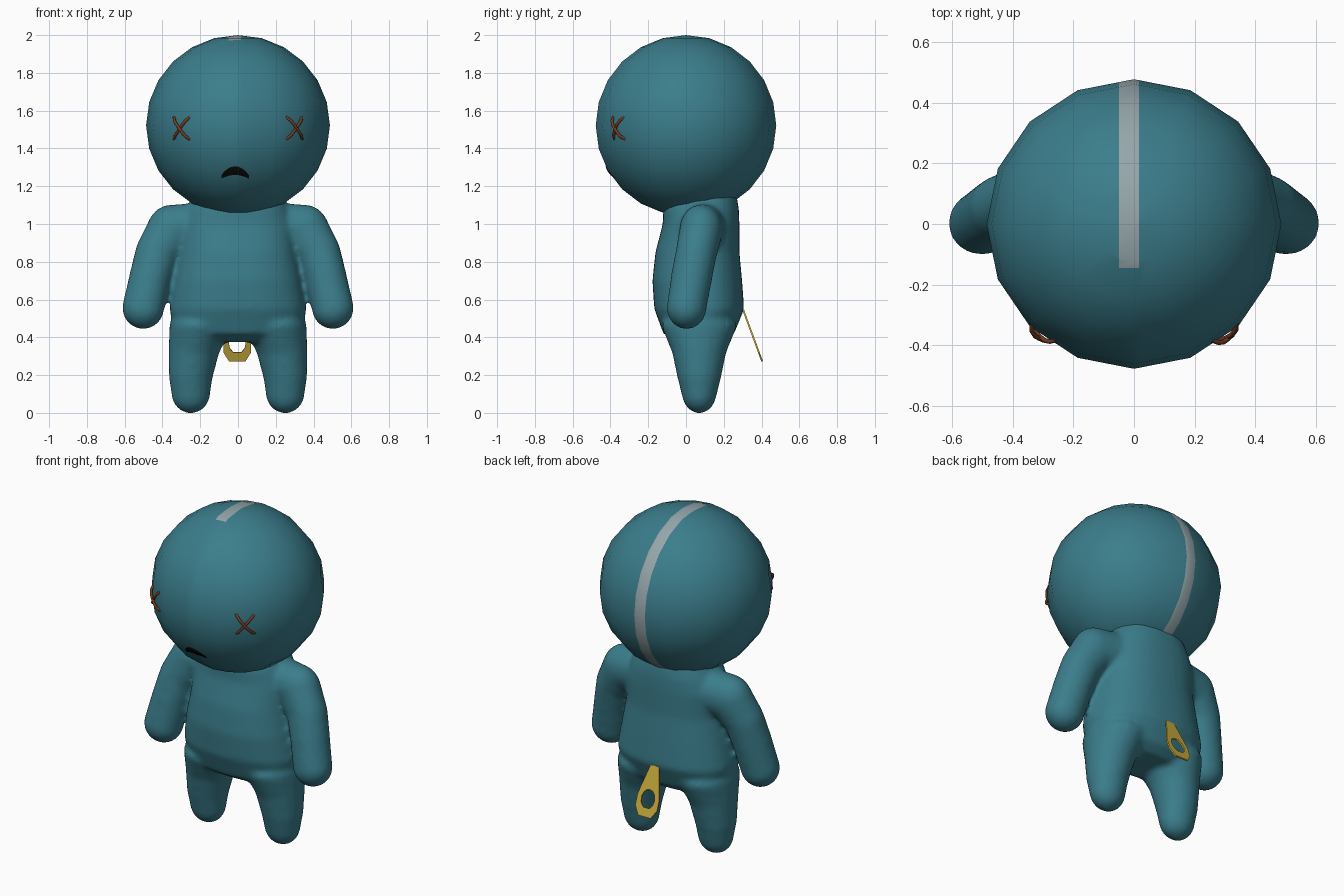
import bpy, bmesh, math
from mathutils import Vector, Matrix
from mathutils.bvhtree import BVHTree

if "Cube" in bpy.data.objects:
    bpy.data.objects.remove(bpy.data.objects["Cube"])


def material(name, color):
    m = bpy.data.materials.new(name)
    m.diffuse_color = (*color, 1)
    m.use_nodes = True
    m.node_tree.nodes["Principled BSDF"].inputs["Base Color"].default_value = m.diffuse_color
    return m


TEAL = material("teal fabric", (0.043, 0.205, 0.26))
GREY = material("grey zip tape", (0.30, 0.38, 0.40))
GOLD = material("gold metal", (0.57, 0.40, 0.045))
BROWN = material("brown thread", (0.17, 0.045, 0.018))
BLACK = material("black mouth", (0.003, 0.003, 0.003))
X0, X1 = -0.05, 0.017            # zip stripe edges
HEAD_C, HEAD_R = Vector((0, 0, 1.522)), 0.478


def make_object(name, bm, mats, smooth=True):
    bmesh.ops.recalc_face_normals(bm, faces=bm.faces)
    me = bpy.data.meshes.new(name)
    bm.to_mesh(me)
    bm.free()
    ob = bpy.data.objects.new(name, me)
    bpy.context.collection.objects.link(ob)
    for m in mats:
        me.materials.append(m)
    for p in me.polygons:
        p.use_smooth = smooth
    return ob


def cut(bm, co, no, faces=None):
    faces = list(bm.faces) if faces is None else faces
    edges = {e for f in faces for e in f.edges}
    verts = {v for f in faces for v in f.verts}
    bmesh.ops.bisect_plane(bm, geom=list(verts) + list(edges) + faces,
                           plane_co=co, plane_no=no, dist=1e-5)


def in_strip(f):
    return X0 < f.calc_center_median().x < X1


def ellipsoid_chain(bm, keys, steps=6):
    # swept limb: overlapping ellipsoids blended between keys (centre, radii)
    for a, b in zip(keys, keys[1:]):
        for i in range(steps + 1):
            t = i / steps
            x, y, z, rx, ry, rz = [p + (q - p) * t for p, q in zip(a, b)]
            for side in (-1, 1):
                bmesh.ops.create_uvsphere(
                    bm, u_segments=20, v_segments=12, radius=1,
                    matrix=Matrix.Translation((side * x, y, z)) @ Matrix.Diagonal((rx, ry, rz, 1)))


# body: lofted torso plus limbs, fused into one soft skin
bm = bmesh.new()
torso = [(0.375, 0.22, -0.05, 0.20), (0.42, 0.34, -0.12, 0.255), (0.55, 0.362, -0.168, 0.308),
         (0.70, 0.337, -0.178, 0.297), (0.85, 0.308, -0.162, 0.283), (1.0, 0.30, -0.123, 0.283),
         (1.08, 0.27, -0.12, 0.28), (1.15, 0.23, -0.10, 0.268), (1.22, 0.18, -0.05, 0.22)]
N = 40
rings = []
for z, rx, y0, y1 in torso:
    ring = []
    for i in range(N):
        c, s = math.cos(math.tau * i / N), math.sin(math.tau * i / N)
        e = 2 / 2.3
        ring.append(bm.verts.new((rx * math.copysign(abs(c) ** e, c),
                                  (y0 + y1) / 2 + (y1 - y0) / 2 * math.copysign(abs(s) ** e, s), z)))
    rings.append(ring)
for a, b in zip(rings, rings[1:]):
    for i in range(N):
        bm.faces.new((a[i], a[(i + 1) % N], b[(i + 1) % N], b[i]))
bm.faces.new(rings[0][::-1])
bm.faces.new(rings[-1])
ellipsoid_chain(bm, [(0.24, 0.09, 0.985, 0.12, 0.12, 0.125), (0.35, 0.08, 0.968, 0.133, 0.115, 0.135),
                     (0.428, 0.055, 0.85, 0.116, 0.11, 0.115), (0.464, 0.03, 0.72, 0.112, 0.11, 0.112),
                     (0.502, 0.003, 0.555, 0.112, 0.106, 0.112)])
ellipsoid_chain(bm, [(0.25, 0.07, 0.105, 0.104, 0.092, 0.108), (0.25, 0.07, 0.2, 0.118, 0.118, 0.1),
                     (0.232, 0.07, 0.34, 0.137, 0.148, 0.1), (0.20, 0.07, 0.46, 0.165, 0.2, 0.08)])
body = make_object("body", bm, [TEAL, GREY])
bpy.context.view_layer.objects.active = body
body.select_set(True)
rem = body.modifiers.new("fuse", 'REMESH')
rem.mode, rem.voxel_size = 'VOXEL', 0.015
sm = body.modifiers.new("soften", 'SMOOTH')
sm.factor, sm.iterations = 0.5, 8
for m in ("fuse", "soften"):
    bpy.ops.object.modifier_apply(modifier=m)

# zip stripe down the back of the body
bm = bmesh.new()
bm.from_mesh(body.data)
bmesh.ops.translate(bm, verts=bm.verts, vec=(0, 0, -min(v.co.z for v in bm.verts)))
cut(bm, (X0, 0, 0), (1, 0, 0))
cut(bm, (X1, 0, 0), (1, 0, 0))
cut(bm, (0, 0, 0.53), (0, 0, 1))
bm.normal_update()
for f in bm.faces:
    f.smooth = True
    c = f.calc_center_median()
    f.material_index = int(in_strip(f) and c.z > 0.53 and c.y > 0.1)
bm.to_mesh(body.data)
bm.free()
body.data.materials.clear()
body.data.materials.append(TEAL)
body.data.materials.append(GREY)

# head: round ball, zip stripe over crown and back
bm = bmesh.new()
bmesh.ops.create_uvsphere(bm, u_segments=16, v_segments=12, radius=HEAD_R,
                          matrix=Matrix.Translation(HEAD_C))
bmesh.ops.scale(bm, verts=bm.verts, vec=(1.018, 1, 1))
cut(bm, (X0, 0, 0), (1, 0, 0))
cut(bm, (X1, 0, 0), (1, 0, 0))
cut(bm, (0, -0.145, 0), (0, 1, 0), [f for f in bm.faces if in_strip(f) and f.calc_center_median().z > 1.6])
for f in bm.faces:
    c = f.calc_center_median()
    f.material_index = int(in_strip(f) and (c.y > 0 or (c.z > 1.7 and c.y > -0.145)))
tree = BVHTree.FromBMesh(bm)
make_object("head", bm, [TEAL, GREY])


def on_face(x, z, lift):
    # point on the front of the head, lifted along its outward direction
    p = tree.ray_cast(Vector((x, -2, z)), Vector((0, 1, 0)))[0]
    return p + (p - HEAD_C).normalized() * lift


# mouth: thin frowning plate
bm = bmesh.new()
cols = []
for i in range(15):
    t = 0.02 + 0.96 * i / 14
    s = math.sin(math.pi * t)
    lo, hi = 1.242 + 0.02 * s, 1.252 + 0.055 * s ** 0.7
    cols.append([bm.verts.new(on_face(-0.09 + 0.15 * t, lo + (hi - lo) * j / 4, 0.004)) for j in range(5)])
for a, b in zip(cols, cols[1:]):
    for j in range(4):
        bm.faces.new((a[j], b[j], b[j + 1], a[j + 1]))
make_object("mouth", bm, [BLACK])

# stitched cross eyes: bowed threads
for side, label in ((-1, "right"), (1, "left")):
    cu = bpy.data.curves.new(label + "_eye", 'CURVE')
    cu.dimensions = '3D'
    cu.bevel_depth, cu.bevel_resolution, cu.use_fill_caps = 0.008, 2, True
    for d, extra in ((1, 0.0), (-1, 0.006)):
        sp = cu.splines.new('POLY')
        sp.points.add(6)
        for i in range(7):
            u = i / 3 - 1
            p = on_face(side * 0.3 + 0.042 * u * d, 1.507 + 0.06 * u, -0.006 + (0.018 + extra) * (1 - u ** 4))
            sp.points[i].co = (*p, 1)
    cu.materials.append(BROWN)
    bpy.context.collection.objects.link(bpy.data.objects.new(label + "_eye", cu))

# zip pull: flat tab with an oval hole, hanging off the back
half = [(0.028, 0), (0.048, 0.08), (0.062, 0.13), (0.073, 0.18), (0.073, 0.24), (0.042, 0.29)]
outline = half + [(-x, v) for x, v in reversed(half)]
down = Vector((0, 0.1, -0.272)).normalized()
bm = bmesh.new()


def tab_point(x, v):
    return bm.verts.new(Vector((x - 0.004, 0.303, 0.545)) + down * v)


outer = [tab_point(x, v) for x, v in outline]
inner = []
for x, v in outline:
    a = math.atan2((v - 0.19) / 0.055, x / 0.045)
    inner.append(tab_point(0.045 * math.cos(a), 0.19 + 0.055 * math.sin(a)))
for i in range(len(outer)):
    j = (i + 1) % len(outer)
    bm.faces.new((outer[i], outer[j], inner[j], inner[i]))
pull = make_object("zip_pull", bm, [GOLD], smooth=False)
sol = pull.modifiers.new("thickness", 'SOLIDIFY')
sol.thickness, sol.offset = 0.009, 0
